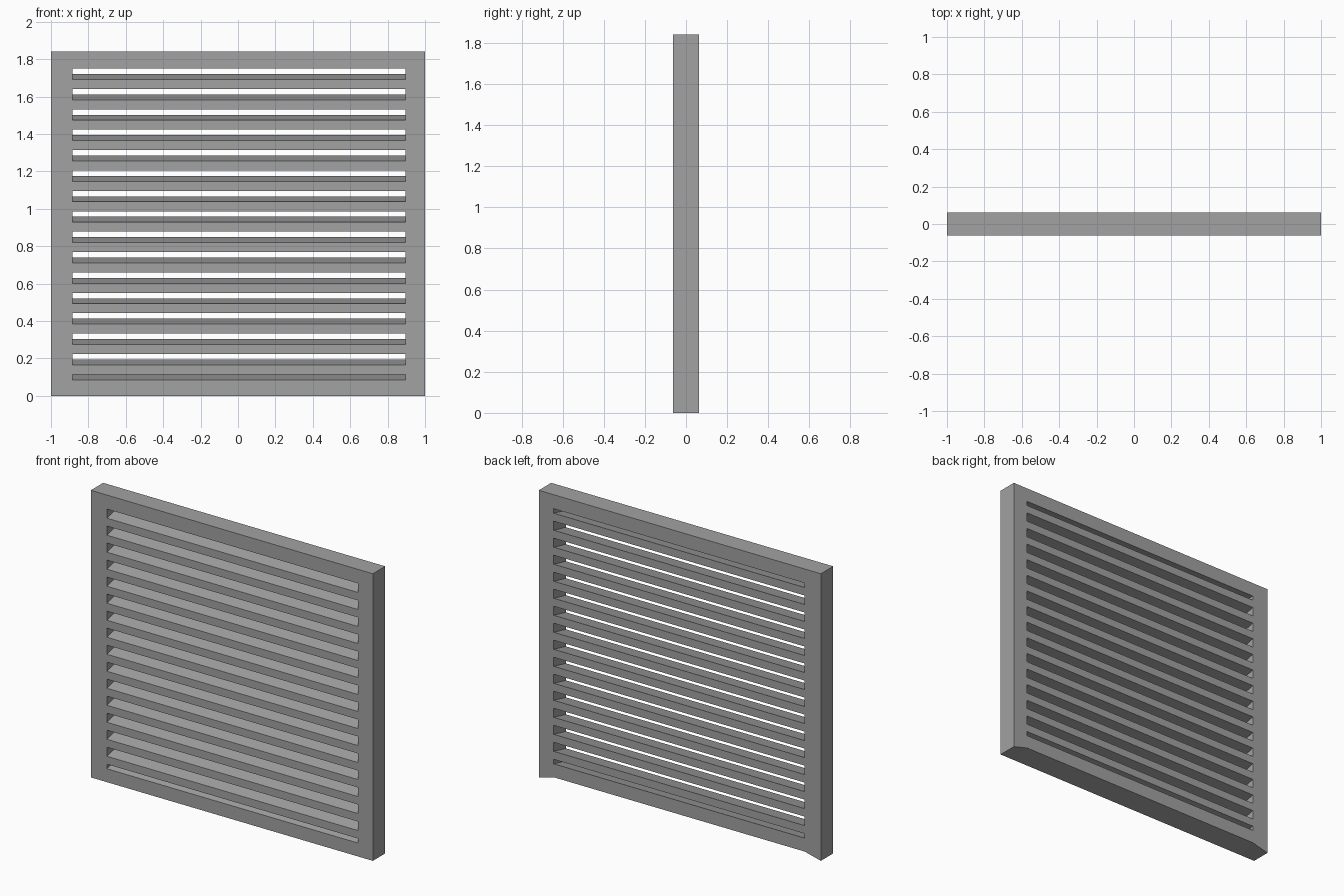
import bpy
import bmesh

if "Cube" in bpy.data.objects:
    bpy.data.objects.remove(bpy.data.objects["Cube"], do_unlink=True)

HEIGHT, HALF_DEPTH = 1.84, 0.0625
SLOTS, PITCH, SLOT_TOP, SLOT_HEIGHT = 16, 0.109, 1.75, 0.058
RISE = 0.029                        # how far each slat climbs from front to back
columns = [-1.0, -0.885, 0.895, 1.0]  # outer and inner edges of the side stiles

# Heights of the rail, slot and slat edges, from the bottom up
levels = [0.0]
for k in range(SLOTS):
    top = SLOT_TOP - PITCH * (SLOTS - 1 - k)
    opening = SLOT_HEIGHT / 2 if k == 0 else SLOT_HEIGHT
    levels += [top - opening, top]
levels.append(HEIGHT)
last_row = len(levels) - 1

bm = bmesh.new()


def make_side(y, rise):
    """Grid of points for one side; inner points are lifted by the slat rise."""
    side = []
    for i, x in enumerate(columns):
        inner = i in (1, 2)
        side.append([bm.verts.new((x, y, z + (rise if inner and j < last_row - 1 else 0)))
                     for j, z in enumerate(levels)])
    return side


front = make_side(-HALF_DEPTH, 0)
back = make_side(HALF_DEPTH, RISE)


def wall(a, b):
    """Face through the depth of the panel between two grid points."""
    (i, j), (m, n) = a, b
    bm.faces.new((front[i][j], front[m][n], back[m][n], back[i][j]))


# Stiles, rails and slat faces, with the slots left open and lined
for i in range(3):
    for j in range(last_row):
        corners = [(i, j), (i + 1, j), (i + 1, j + 1), (i, j + 1)]
        if i == 1 and j % 2 == 1:
            for a, b in zip(corners, corners[1:] + corners[:1]):
                wall(a, b)
        else:
            for side in (front, back):
                bm.faces.new([side[m][n] for m, n in corners])

# Outer edges of the panel
for i in range(3):
    wall((i, 0), (i + 1, 0))
    wall((i, last_row), (i + 1, last_row))
for j in range(last_row):
    wall((0, j), (0, j + 1))
    wall((3, j), (3, j + 1))

bmesh.ops.recalc_face_normals(bm, faces=bm.faces)
mesh = bpy.data.meshes.new("louvered_panel")
bm.to_mesh(mesh)
bm.free()
panel = bpy.data.objects.new("louvered_panel", mesh)
bpy.context.collection.objects.link(panel)

# Plain grey finish
grey = bpy.data.materials.new("plain_grey")
grey.use_nodes = True
colour = (0.36, 0.36, 0.36, 1.0)
grey.diffuse_color = colour
grey.node_tree.nodes["Principled BSDF"].inputs["Base Color"].default_value = colour
mesh.materials.append(grey)
